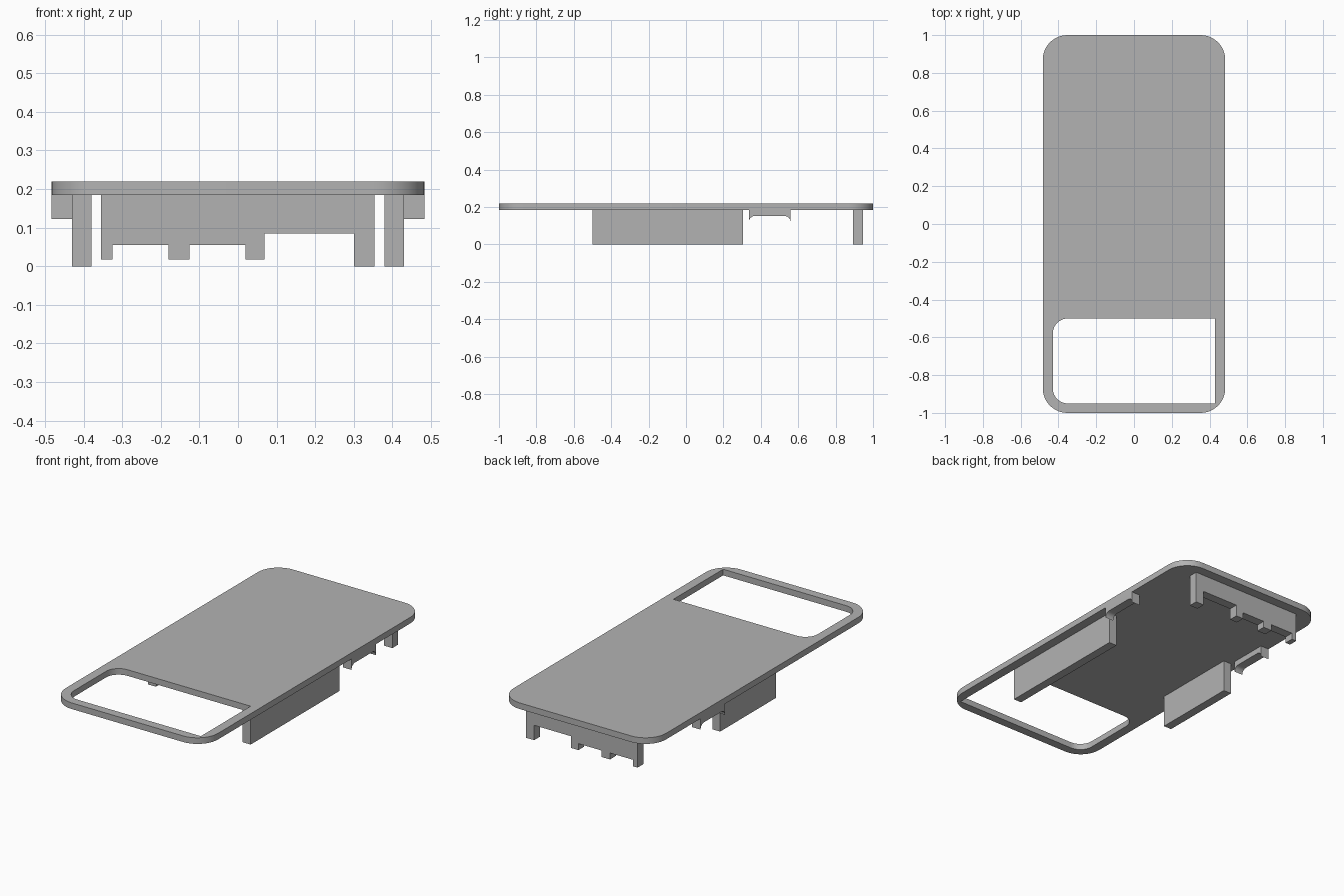
import bpy, bmesh
from math import sin, cos, pi
from mathutils import Matrix, Vector

if "Cube" in bpy.data.objects:
    bpy.data.objects.remove(bpy.data.objects["Cube"], do_unlink=True)

GREY = (0.45, 0.45, 0.45, 1)
grey = bpy.data.materials.new("plain grey")
grey.use_nodes = True
grey.diffuse_color = GREY
grey.node_tree.nodes["Principled BSDF"].inputs["Base Color"].default_value = GREY

SEAT = 0.185   # underside of the plate
TOP = 0.22


def arc(cx, cy, r, a0, a1, n=10):
    """Points on an arc; angles in quarter turns."""
    angles = [(a0 + (a1 - a0) * i / n) * pi / 2 for i in range(n + 1)]
    return [(cx + r * cos(a), cy + r * sin(a)) for a in angles]


def rounded_rect(x0, x1, y0, y1, r_left, r_right):
    pts = []
    corners = [(x1, y1, -1, -1, r_right), (x0, y1, 1, -1, r_left),
               (x0, y0, 1, 1, r_left), (x1, y0, -1, 1, r_right)]
    for q, (x, y, sx, sy, r) in enumerate(corners):
        pts += arc(x + sx * r, y + sy * r, r, q, q + 1) if r else [(x, y)]
    return pts


def prism(name, outlines, low, high, axis="Z"):
    """Extrude flat outlines (later ones are holes) from low to high along an axis."""
    curve = bpy.data.curves.new(name, "CURVE")
    curve.dimensions = "2D"
    curve.fill_mode = "BOTH"
    curve.extrude = (high - low) / 2
    for pts in outlines:
        spline = curve.splines.new("POLY")
        spline.points.add(len(pts) - 1)
        for p, (u, v) in zip(spline.points, pts):
            p.co = (u, v, 0, 1)
        spline.use_cyclic_u = True
    temp = bpy.data.objects.new(name, curve)
    bpy.context.collection.objects.link(temp)
    graph = bpy.context.evaluated_depsgraph_get()
    mesh = bpy.data.meshes.new_from_object(temp.evaluated_get(graph))
    bpy.data.objects.remove(temp, do_unlink=True)

    # Turn the outline plane to face the chosen axis
    mid = (low + high) / 2
    turn = {"Z": Matrix.Identity(3),
            "Y": Matrix(((1, 0, 0), (0, 0, -1), (0, 1, 0))),
            "X": Matrix(((0, 0, 1), (1, 0, 0), (0, 1, 0)))}[axis]
    shift = {"X": Vector((mid, 0, 0)), "Y": Vector((0, mid, 0)), "Z": Vector((0, 0, mid))}[axis]
    mesh.transform(Matrix.Translation(shift) @ turn.to_4x4())
    bm = bmesh.new()
    bm.from_mesh(mesh)
    bmesh.ops.remove_doubles(bm, verts=bm.verts, dist=1e-5)
    bmesh.ops.recalc_face_normals(bm, faces=bm.faces)
    bm.to_mesh(mesh)
    bm.free()
    mesh.name = name
    mesh.materials.clear()
    mesh.materials.append(grey)
    obj = bpy.data.objects.new(name, mesh)
    bpy.context.collection.objects.link(obj)
    bpy.ops.object.select_all(action="DESELECT")
    obj.select_set(True)
    bpy.context.view_layer.objects.active = obj
    bpy.ops.object.shade_smooth_by_angle()
    return obj


def rect(u0, u1, v0, v1):
    return [(u0, v0), (u1, v0), (u1, v1), (u0, v1)]


# Cover plate with its window, rounded on one side only
prism("cover_plate",
      [rounded_rect(-0.483, 0.483, -1, 1, 0.13, 0.13),
       rounded_rect(-0.43, 0.43, -0.95, -0.5, 0.08, 0)], SEAT, TOP)

# Long side walls under the plate
prism("left_wall", [rect(-0.5, 0.305, 0, SEAT)], 0.38, 0.43, "X")
prism("right_wall", [rect(-0.2, 0.305, 0, SEAT)], -0.43, -0.38, "X")

# Edge clips, with a curved notch between two pointed tips
TIP, R, Y0, Y1 = 0.122, 0.03, 0.337, 0.558
clip = ([(Y0, SEAT)] + arc(Y0 + R, TIP, R, 2, 1, 6)
        + arc(Y1 - R, TIP, R, 1, 0, 6) + [(Y1, SEAT)])
prism("left_clip", [clip], 0.43, 0.483, "X")
prism("right_clip", [clip], -0.483, -0.43, "X")

# Back wall: a stepped lower edge given as (start x, end x, bottom z)
steps = [(-0.355, -0.325, 0.018), (-0.325, -0.18, 0.055), (-0.18, -0.125, 0.018),
         (-0.125, 0.02, 0.055), (0.02, 0.068, 0.018), (0.068, 0.3, 0.085),
         (0.3, 0.353, 0)]
edge = [(x, z) for x0, x1, z in steps for x in (x0, x1)]
prism("back_wall", [edge + [(0.353, SEAT), (-0.355, SEAT)]], 0.892, 0.945, "Y")
